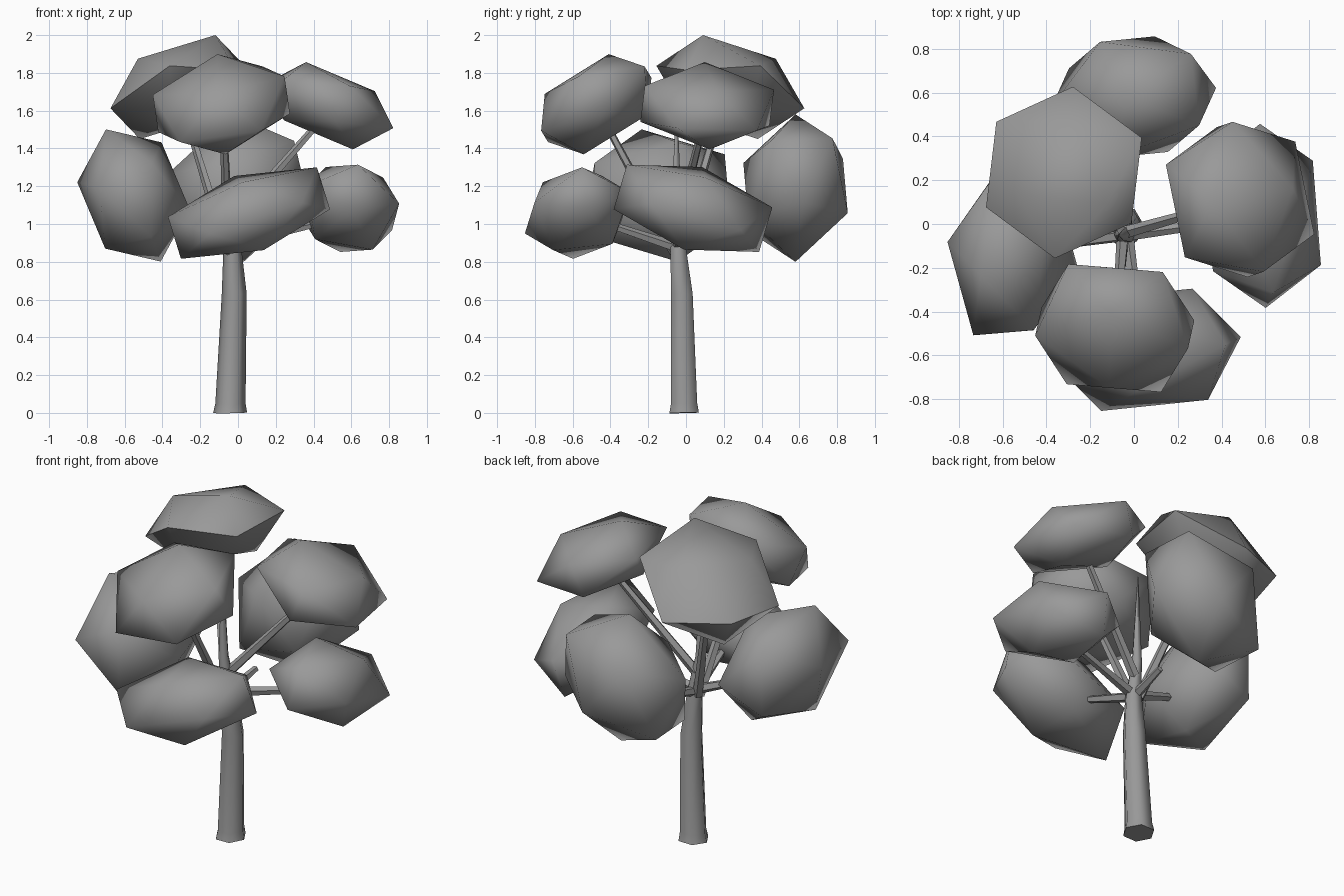
import bpy, bmesh, math
from mathutils import Vector

if "Cube" in bpy.data.objects:
    bpy.data.objects.remove(bpy.data.objects["Cube"])

grey = bpy.data.materials.new("plain_grey")
grey.diffuse_color = (0.32, 0.32, 0.32, 1)
grey.use_nodes = True
grey.node_tree.nodes["Principled BSDF"].inputs["Base Color"].default_value = grey.diffuse_color


def finish(bm, name, angle):
    bmesh.ops.recalc_face_normals(bm, faces=bm.faces[:])
    me = bpy.data.meshes.new(name)
    bm.to_mesh(me)
    bm.free()
    me.materials.append(grey)
    ob = bpy.data.objects.new(name, me)
    bpy.context.collection.objects.link(ob)
    bpy.ops.object.select_all(action='DESELECT')
    ob.select_set(True)
    bpy.context.view_layer.objects.active = ob
    bpy.ops.object.shade_smooth_by_angle(angle=math.radians(angle))
    return ob


def leaf_pad(name, centre, tip, a, b):
    """Squashed, tilted icosahedron: tip and two neighbouring corners fix the rest."""
    c, tip, a, b = map(Vector, (centre, tip, a, b))
    k = (math.sqrt(5) - 1) / 2
    ring = [a, b]
    while len(ring) < 5:
        ring.append((tip + ring[-1]) * k - ring[-2])
    bm = bmesh.new()
    for v in [tip] + ring:
        bm.verts.new(c + v)
        bm.verts.new(c - v)
    bmesh.ops.convex_hull(bm, input=bm.verts[:])
    finish(bm, name, 60)


def limb(name, path, sides):
    """Tapered tube through (x, y, z, radius) stations."""
    bm = bmesh.new()
    pts = [Vector(p[:3]) for p in path]
    axis = (pts[-1] - pts[0]).normalized()
    side = axis.cross(Vector((0, 1, 0)) if abs(axis.y) < 0.8 else Vector((1, 0, 0))).normalized()
    up = axis.cross(side)
    rings = []
    for p, st in zip(pts, path):
        rings.append([bm.verts.new(p + st[3] * (side * math.cos(t) + up * math.sin(t)))
                      for t in (math.tau * i / sides for i in range(sides))])
    for r, s in zip(rings, rings[1:]):
        for i in range(sides):
            j = (i + 1) % sides
            bm.faces.new((r[i], r[j], s[j], s[i]))
    bm.faces.new(rings[0])
    bm.faces.new(rings[-1])
    finish(bm, name, 65)


# Foliage pads: upper three, then lower four
leaf_pad("leaves_upper_back_left", (-.32, .235, 1.725),
         (.20, -.145, .275), (.035, .24, .15), (-.21, -.10, .15))
leaf_pad("leaves_upper_front", (-.088, -.475, 1.634),
         (-.021, .066, .265), (.219, .256, .20), (-.212, .292, .14))
leaf_pad("leaves_upper_right", (.484, .112, 1.626),
         (-.124, -.013, .231), (-.034, .354, .085), (.241, .052, .077))
leaf_pad("leaves_lower_left", (-.554, -.14, 1.151),
         (-.145, -.095, .35), (-.297, .058, .07), (-.094, .345, .218))
leaf_pad("leaves_lower_front", (.058, -.574, 1.058),
         (.36, .024, .242), (.429, .058, .02), (.208, .279, .108))
leaf_pad("leaves_lower_right", (.588, .037, 1.083),
         (.047, -.35, .231), (.013, -.42, -.005), (.265, -.224, .025))
leaf_pad("leaves_lower_back", (0, .58, 1.19),
         (-.03, 0, .39), (.26, .196, .263), (.297, -.13, .25))

# Trunk with a flared foot and a thin leader at the top
limb("trunk", [(-.042, -.01, 0, .09), (-.04, -.01, .05, .08), (-.02, -.022, .63, .066),
               (-.03, -.042, .88, .047), (-.062, -.05, 1.1, .03), (-.07, -.05, 1.65, .003)], 6)

# Branches from the crown of the trunk into the pads
branches = {
    "branch_upper_back_left": ((-.06, -.03, .87), (-.29, .19, 1.62)),
    "branch_upper_front": ((-.05, -.06, .85), (-.08, -.45, 1.58)),
    "branch_upper_right": ((-.04, -.04, 1.0), (.45, .10, 1.56)),
    "branch_lower_left": ((-.04, -.05, .89), (-.45, -.11, 1.05)),
    "branch_lower_front": ((-.03, -.06, .88), (.03, -.48, 1.02)),
    "branch_lower_right": ((-.04, -.05, .89), (.50, .02, 1.02)),
    "branch_lower_back": ((-.04, -.05, .88), (-.02, .20, .94)),
}
for name, (start, end) in branches.items():
    limb(name, [(*start, .03), (*end, .018)], 5)
